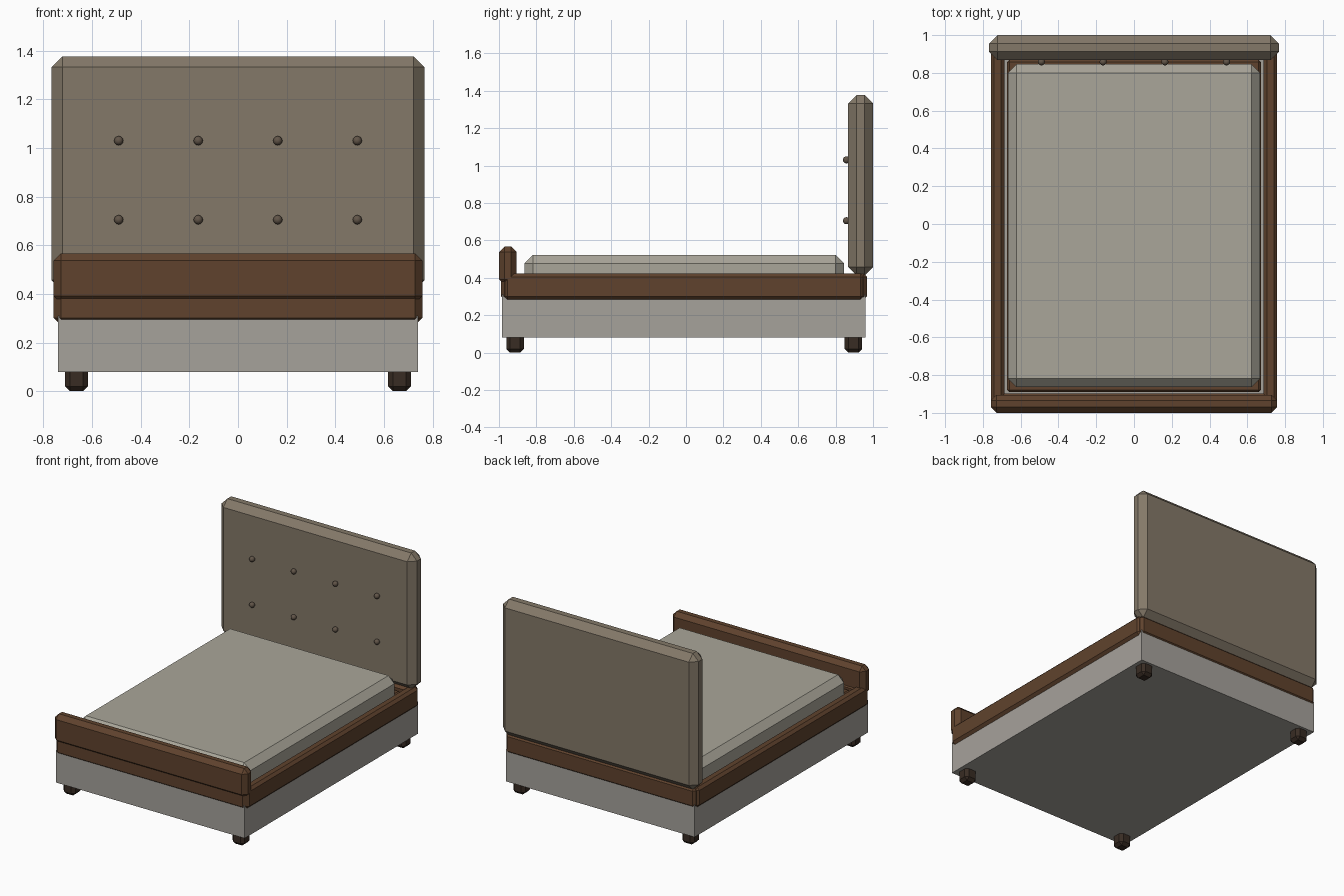
import bpy, bmesh
from mathutils import Matrix, Vector

if "Cube" in bpy.data.objects:
    bpy.data.objects.remove(bpy.data.objects["Cube"])


def material(name, rgb):
    m = bpy.data.materials.new(name)
    m.diffuse_color = (*rgb, 1)
    m.use_nodes = True
    m.node_tree.nodes["Principled BSDF"].inputs["Base Color"].default_value = m.diffuse_color
    return m


FABRIC = material("taupe_fabric", (0.23, 0.19, 0.14))
WOOD = material("brown_wood", (0.115, 0.055, 0.026))
DARK = material("dark_wood", (0.04, 0.025, 0.017))
LINEN = material("pale_linen", (0.40, 0.38, 0.32))
BASE = material("grey_fabric", (0.38, 0.36, 0.33))
BUTTON = material("button_fabric", (0.12, 0.09, 0.065))


def finish(name, bm, mat):
    mesh = bpy.data.meshes.new(name)
    bm.to_mesh(mesh)
    bm.free()
    ob = bpy.data.objects.new(name, mesh)
    bpy.context.collection.objects.link(ob)
    mesh.materials.append(mat)
    return ob


def box(name, lo, hi, bevel, mat):
    """Chamfered box between two corners."""
    lo, hi = Vector(lo), Vector(hi)
    bm = bmesh.new()
    bmesh.ops.create_cube(bm, size=1, matrix=Matrix.Translation((lo + hi) / 2)
                          @ Matrix.Diagonal((*(hi - lo), 1)))
    if bevel:
        bmesh.ops.bevel(bm, geom=bm.edges[:], offset=bevel, segments=1,
                        affect='EDGES', profile=0.5)
    return finish(name, bm, mat)


# Upholstered box base, inner platform and mattress
box("bed_base", (-0.74, -0.983, 0.08), (0.74, 0.961, 0.31), 0, BASE)
box("mattress_platform", (-0.672, -0.89, 0.27), (0.672, 0.87, 0.40), 0.012, WOOD)
box("mattress", (-0.668, -0.864, 0.33), (0.668, 0.846, 0.523), 0.046, LINEN)

# Wooden rails around the base
for side, s in (("left", -1), ("right", 1)):
    a, b = sorted((s * 0.685, s * 0.758))
    box(side + "_rail", (a, -0.972, 0.283), (b, 0.95, 0.423), 0.018, WOOD)
box("front_rail", (-0.745, -0.989, 0.283), (0.745, -0.897, 0.423), 0.018, WOOD)
box("back_rail", (-0.745, 0.885, 0.283), (0.745, 0.968, 0.423), 0.018, WOOD)

# Footboard and headboard
box("footboard", (-0.758, -1.0, 0.362), (0.758, -0.905, 0.567), 0.03, WOOD)
box("headboard", (-0.767, 0.867, 0.412), (0.767, 1.0, 1.377), 0.045, FABRIC)

# Tufting buttons, two rows of four
for row, z in enumerate((0.705, 1.03)):
    for col in range(4):
        bm = bmesh.new()
        bmesh.ops.create_uvsphere(bm, u_segments=12, v_segments=8, radius=0.019,
                                  matrix=Matrix.Translation(((col - 1.5) * 0.327, 0.858, z)))
        for f in bm.faces:
            f.smooth = True
        finish(f"button_{row}_{col}", bm, BUTTON)

# Block feet
for side, x in (("left", -0.664), ("right", 0.664)):
    for end, y in (("front", -0.914), ("back", 0.895)):
        box(f"{end}_{side}_foot", (x - 0.047, y - 0.047, 0), (x + 0.047, y + 0.047, 0.12),
            0.02, DARK)
